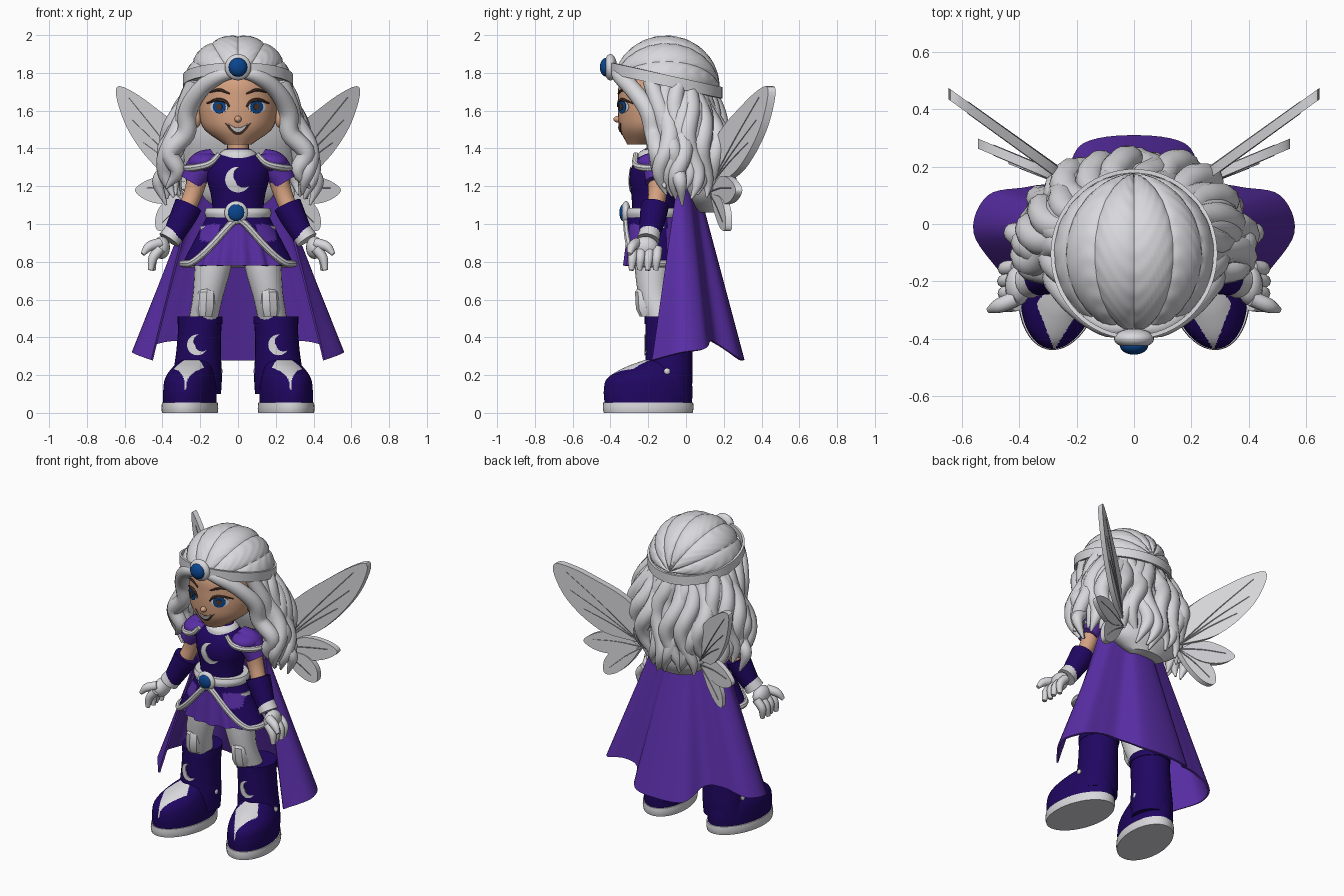
import bpy, bmesh, random
from math import sin, cos, pi, sqrt
from mathutils import Vector

random.seed(4)
cube = bpy.data.objects.get("Cube")
if cube:
    bpy.data.objects.remove(cube)


def material(name, r, g, b):
    m = bpy.data.materials.new(name)
    m.use_nodes = True
    m.diffuse_color = (r, g, b, 1)
    m.node_tree.nodes["Principled BSDF"].inputs["Base Color"].default_value = (r, g, b, 1)
    return m


silver = material("silver white", .69, .69, .72)
vein_grey = material("vein grey", .3, .3, .33)
indigo = material("dark indigo", .014, .002, .12)
purple = material("violet", .1, .027, .38)
skin = material("skin", .67, .36, .22)
blue = material("gem blue", .003, .06, .27)
brown = material("dark brown", .07, .035, .025)


def finish(name, bm, mat, thick=0):
    bmesh.ops.remove_doubles(bm, verts=bm.verts, dist=1e-5)
    bmesh.ops.recalc_face_normals(bm, faces=bm.faces)
    if thick:
        bmesh.ops.solidify(bm, geom=bm.faces[:], thickness=thick)
        bmesh.ops.recalc_face_normals(bm, faces=bm.faces)
    for f in bm.faces:
        f.smooth = True
    for e in bm.edges:
        e.smooth = e.calc_face_angle(0) < .65
    me = bpy.data.meshes.new(name)
    bm.to_mesh(me)
    bm.free()
    me.materials.append(mat)
    ob = bpy.data.objects.new(name, me)
    bpy.context.scene.collection.objects.link(ob)
    return ob


def sheet(name, f, nu, nv, mat, wrap=True, caps=False, thick=0):
    """Parametric surface f(u, v)."""
    bm = bmesh.new()
    w = nu if wrap else nu + 1
    rows = [[bm.verts.new(f(i / nu, j / nv)) for i in range(w)] for j in range(nv + 1)]
    for a, b in zip(rows, rows[1:]):
        for i in range(nu):
            k = (i + 1) % w
            bm.faces.new((a[i], a[k], b[k], b[i]))
    if caps:
        bm.faces.new(rows[0])
        bm.faces.new(rows[-1])
    return finish(name, bm, mat, thick)


def sample(pts, t):
    """Smooth curve through points of any dimension."""
    n = len(pts) - 1
    x = max(0, min(t * n, n - 1e-9))
    i, f = int(x), x - int(x)
    b, c = pts[i], pts[i + 1]
    a = pts[i - 1] if i else [2 * p - q for p, q in zip(b, c)]
    d = pts[i + 2] if i + 2 <= n else [2 * q - p for p, q in zip(b, c)]
    return [q + .5 * f * (r - p + f * (2 * p - 5 * q + 4 * r - s + f * (3 * (q - r) + s - p)))
            for p, q, r, s in zip(a, b, c, d)]


def loft(name, rings, mat, n=32, steps=24, shear=0):
    """Stack of ellipses given as z, centre x, centre y, radius x, radius y."""
    def f(u, v):
        z, cx, cy, rx, ry = sample(rings, v)
        y = cy - ry * cos(2 * pi * u)
        return cx + rx * sin(2 * pi * u) - shear * (y + .2), y, z
    return sheet(name, f, n, steps, mat, caps=True)


def tube(name, pts, radii, mat, n=10, steps=24, ref=(0, 1, 0)):
    def f(u, v):
        p = Vector(sample(pts, v))
        t = Vector(sample(pts, min(v + .01, 1))) - Vector(sample(pts, max(v - .01, 0)))
        side = t.cross(Vector(ref)).normalized()
        up = side.cross(t).normalized()
        r = max(.002, sample([(q,) for q in radii], v)[0])
        return p + side * r * cos(2 * pi * u) + up * r * sin(2 * pi * u)
    return sheet(name, f, n, steps, mat, caps=True)


def ball(name, c, r, mat, n=20):
    return sheet(name, lambda u, v: (c[0] + r[0] * sin(pi * v) * cos(2 * pi * u),
                                     c[1] + r[1] * sin(pi * v) * sin(2 * pi * u),
                                     c[2] + r[2] * cos(pi * v)), n, n // 2, mat)


def front(rings):
    """Front y of a loft whose rings are evenly spaced in z."""
    def f(x, z):
        _, cx, cy, rx, ry = sample(rings, (z - rings[0][0]) / (rings[-1][0] - rings[0][0]))
        return cy - ry * sqrt(max(0, 1 - ((x - cx) / rx) ** 2))
    return f


def decal(name, shape, surf, mat, off=.004, wrap=True):
    def f(u, v):
        x, z = shape(u, v)
        return x, surf(x, z) - off, z
    return sheet(name, f, 28, 5, mat, wrap, thick=.004)


def disc(cx, cz, rx, rz):
    return lambda u, v: (cx + rx * v * cos(2 * pi * u), cz + rz * v * sin(2 * pi * u))


def crescent(cx, cz, r):
    def f(u, v):
        a, k = 1.45 + 4.3 * u, r * (1 - .78 * v * sin(pi * u))
        return cx + k * cos(a), cz + k * sin(a)
    return f


def smile(w, z, h):
    return lambda u, v: (w * (2 * u - 1), z + .1 * (u - .5) ** 2 - h * v * sin(pi * u))


def mirror(s, pts):
    return [(s * x, y, z) for x, y, z in pts]


# Head and face
face = [(1.42, 0, -.23, .07, .08), (1.5, 0, -.165, .178, .185), (1.58, 0, -.155, .205, .205),
        (1.66, 0, -.15, .205, .21), (1.74, 0, -.14, .2, .215), (1.82, 0, -.12, .18, .2)]
loft("face", face, skin, 40)
fy = front(face)
ball("nose", (0, -.36, 1.555), (.019, .024, .018), skin)
loft("neck", [(1.34, 0, -.15, .06, .06), (1.47, 0, -.15, .055, .06)], skin, 20, 4)
decal("mouth", smile(.07, 1.51, .04), fy, brown, .003, False)
decal("teeth", smile(.052, 1.508, .022), fy, silver, .007, False)
for s in (-1, 1):
    side = "left" if s > 0 else "right"
    ball(side + "_ear", (s * .22, -.17, 1.56), (.025, .03, .05), skin)
    decal(side + "_eye_white", disc(s * .1, 1.62, .046, .033), fy, silver)
    decal(side + "_iris", disc(s * .1, 1.62, .034, .035), fy, blue, .008)
    decal(side + "_pupil", disc(s * .1, 1.62, .016, .018), fy, brown, .012)
    tube(side + "_lash", [(s * x, fy(x, z) - .006, z) for x, z in
                          ((.045, 1.622), (.07, 1.65), (.115, 1.657), (.165, 1.638))], [.004, .01, .004], brown, 6)
    tube(side + "_brow", [(s * x, fy(x, z) - .004, z) for x, z in
                          ((.045, 1.69), (.1, 1.71), (.155, 1.695))], [.004, .008, .003], brown, 6)


# Hair crown with combed ridges, cut along the headband plane
def crown(u, v):
    a, t = 2 * pi * u, pi * v
    k = .965 + .04 * abs(sin(6 * a)) ** .6 + .004 * sin(23 * t + 9 * sin(5 * a))
    x, y = .283 * k * sin(t) * cos(a), -.105 - .28 * k * cos(t)
    return x, y, max(1.73 + .27 * k * sin(t) * sin(a), 1.74 - .23 * (y + .105))


sheet("hair_crown", crown, 144, 70, silver)
loft("hair_mass", [(1.8, 0, -.03, .24, .18), (1.6, 0, -.02, .27, .14), (1.45, 0, .0, .29, .13),
                   (1.3, 0, .06, .29, .13), (1.15, 0, .09, .24, .12), (1.06, 0, .11, .12, .06)], silver)

# Wavy locks around the back and sides
for i in range(27):
    a = -1.78 + 3.56 * i / 26
    end = 1.03 + .1 * abs(sin(a)) + .06 * random.random()
    phase = random.random() * 3 + i * .7
    pts = []
    for k in range(10):
        t = k / 9
        out = .018 * cos(t * 9 + phase) - .02 * (i % 2)
        b = a + .1 * sin(t * 9 + phase)
        pts.append(((.225 + out + .155 * sin(2 * t)) * sin(b),
                    -.055 + (.175 + out + .11 * sin(2.2 * t) ** 2) * cos(b), 1.74 - (1.74 - end) * t))
    tube("hair_lock", pts, [.04, .05, .052, .052, .046, .036, .006], silver, 10, 36)
for s in (-1, 1):
    tube("front_lock", mirror(s, [(.005, -.365, 1.8), (.1, -.35, 1.785), (.2, -.28, 1.71), (.265, -.2, 1.6),
                                  (.275, -.17, 1.48), (.36, -.15, 1.38), (.32, -.14, 1.28), (.38, -.11, 1.19)]),
         [.025, .042, .045, .05, .05, .048, .04, .006], silver, 12, 40)
    tube("side_lock", mirror(s, [(.23, -.19, 1.76), (.275, -.14, 1.62), (.3, -.1, 1.5), (.38, -.07, 1.4),
                                 (.37, -.05, 1.3), (.42, -.03, 1.22), (.38, -.02, 1.1)]),
         [.04, .05, .05, .048, .042, .035, .006], silver, 12, 40)


# Headband and jewel
def band(u, v):
    y = -.105 - .283 * cos(2 * pi * u)
    return .277 * sin(2 * pi * u), y, 1.76 - .23 * (y + .105) + .06 * (v - .5)


sheet("headband", band, 64, 2, silver, thick=-.014)
ball("jewel_setting", (0, -.4, 1.83), (.07, .035, .07), silver, 28)
ball("jewel", (0, -.422, 1.83), (.05, .034, .05), blue, 24)

# Torso, collar, belt
torso = [(1.0, 0, -.17, .14, .12), (1.08, 0, -.17, .135, .115), (1.16, 0, -.17, .145, .12),
         (1.24, 0, -.17, .165, .13), (1.32, 0, -.165, .16, .115), (1.4, 0, -.155, .06, .06)]
loft("torso", torso, indigo)
loft("collar", [(1.35, 0, -.16, .105, .1), (1.375, 0, -.16, .097, .092), (1.395, 0, -.155, .07, .07)], silver, 28, 6)
decal("chest_moon", crescent(0, 1.235, .068), front(torso), silver, .006, False)
loft("belt", [(1.035, 0, -.17, .17, .145), (1.06, 0, -.17, .178, .15), (1.085, 0, -.17, .17, .14)], silver, 36, 6)
ball("buckle_setting", (-.01, -.318, 1.06), (.062, .025, .062), silver, 24)
ball("buckle_gem", (-.01, -.331, 1.06), (.045, .022, .045), blue, 20)


# Pleated skirt and dark overskirt with violet insets and pale trim
def skirt(u, v):
    a, k = 2 * pi * u, 1 + .06 * v * sin(32 * pi * u)
    return (.15 + .12 * v) * k * sin(a), -.17 - (.13 + .025 * v) * k * cos(a), 1.05 - .27 * v


def overskirt(u, v):
    a = 2 * pi * (u - .5)
    d = min(abs(a) / 1.1, 1)
    t = v * (.02 + .24 * d * d * (3 - 2 * d)) / .26
    return (.165 + .13 * t) * sin(a), -.17 - (.143 + .025 * t) * cos(a), 1.04 - .25 * t


sheet("skirt", skirt, 128, 10, purple, thick=.008)
over = sheet("overskirt", overskirt, 96, 16, indigo, thick=.008)
over.data.materials.append(purple)
for p in over.data.polygons:
    x, y, z = p.center
    if .1 < abs(x) < .2 and y < -.2 and .91 < z < 1.0 or y > -.1:
        p.material_index = 1
tube("overskirt_trim", [overskirt(i / 48, 1) for i in range(49)], [.019, .019], silver, 8, 96, (0, 0, 1))

# Cape
half = [(0, .31, .28), (.18, .28, .29), (.25, .16, .37), (.37, .13, .38), (.51, .1, .34), (.56, -.03, .32), (.46, -.18, .28)]
hem = mirror(-1, half[:0:-1]) + half


def cape(u, v):
    top = Vector((.2 * (2 * u - 1), .03 - .06 * (2 * u - 1) ** 2, 1.33))
    return top.lerp(Vector(sample(hem, u)), v)


sheet("cape", cape, 72, 24, purple, wrap=False, thick=.012)


# Wings: flat plates slanting backwards, with veins
def wing(name, s, outline, slope, thick, veins):
    place = lambda x, z, d: (s * x, .14 + slope * (x - .21) + d, z)
    closed = outline + outline[:1]
    bm = bmesh.new()
    plate = bm.faces.new([bm.verts.new(place(*sample(closed, i / 40), -thick / 2)) for i in range(40)])
    grown = bmesh.ops.extrude_face_region(bm, geom=[plate], use_keep_orig=True)["geom"]
    bmesh.ops.translate(bm, vec=(0, thick, 0), verts=[g for g in grown if isinstance(g, bmesh.types.BMVert)])
    finish(name, bm, silver)
    root = outline[0]
    for x, z in veins:
        for d in (-thick / 2, thick / 2):
            tube(name + "_vein", [place(*root, d), place((root[0] + x) / 2, (root[1] + z) / 2 + .01, d), place(x, z, d)],
                 [.004, .002], vein_grey, 5, 8, (0, 0, 1))


for s in (-1, 1):
    side = "left" if s > 0 else "right"
    wing(side + "_upper_wing", s, [(.22, 1.2), (.25, 1.42), (.32, 1.52), (.43, 1.61), (.54, 1.69), (.63, 1.73),
                                   (.645, 1.68), (.61, 1.56), (.56, 1.46), (.48, 1.35), (.38, 1.26)], .72, .04,
         [(.58, 1.67), (.56, 1.55), (.5, 1.43)])
    wing(side + "_middle_wing", s, [(.22, 1.17), (.34, 1.25), (.46, 1.24), (.545, 1.18), (.47, 1.12), (.35, 1.11)],
         .42, .035, [(.49, 1.19)])
    wing(side + "_lower_wing", s, [(.22, 1.16), (.36, 1.14), (.43, 1.06), (.43, .97), (.36, .98), (.28, 1.06)],
         .38, .035, [(.4, 1.01)])

    # Shoulder, arm, gauntlet
    tube(side + "_arm", mirror(s, [(.2, -.15, 1.3), (.235, -.15, 1.17), (.28, -.17, 1.06), (.34, -.19, .94)]),
         [.06, .05, .045, .04], skin, 16)
    tube(side + "_sleeve", mirror(s, [(.12, -.15, 1.36), (.19, -.15, 1.31), (.245, -.15, 1.22)]),
         [.045, .075, .065], purple, 18, 12)
    ball(side + "_shoulder_pad", (s * .175, -.155, 1.325), (.09, .105, .055), purple)
    tube(side + "_shoulder_trim", mirror(s, [(.1, -.265, 1.37), (.15, -.268, 1.32), (.22, -.235, 1.3),
                                             (.272, -.15, 1.295), (.22, -.06, 1.3), (.13, -.05, 1.34)]),
         [.014, .02, .014], silver, 8, 30, (0, 0, 1))
    tube(side + "_gauntlet", mirror(s, [(.262, -.165, 1.1), (.29, -.175, 1.04), (.345, -.195, .935)]),
         [.075, .07, .055], indigo, 18, 10)
    tube(side + "_cuff", mirror(s, [(.335, -.19, .96), (.365, -.2, .915)]), [.056, .06], silver, 18, 4)

    # Hand
    ball(side + "_palm", (s * .405, -.215, .875), (.045, .07, .06), silver)
    for k in range(4):
        y = -.15 - .043 * k
        tube(side + "_finger", mirror(s, [(.41, y, .87), (.45, y - .005, .82), (.45 + .012 * (k % 2), y - .01, .755)]),
             [.026, .025, .014], silver, 10, 10)
    tube(side + "_thumb", mirror(s, [(.41, -.26, .9), (.47, -.285, .88), (.505, -.3, .84)]),
         [.028, .026, .012], silver, 10, 10)

    # Leg and knee pad
    tube(side + "_leg", mirror(s, [(.11, -.17, .98), (.13, -.175, .8), (.16, -.17, .62), (.19, -.12, .46)]),
         [.09, .098, .08, .075], silver, 20)
    loft(side + "_knee_pad", [(.51, s * .172, -.2, .045, .045), (.55, s * .17, -.21, .055, .055),
                              (.64, s * .165, -.215, .052, .055), (.66, s * .162, -.21, .04, .045)], silver, 8, 3)

    # Boot
    shaft = [(.1, s * .22, -.09, .13, .12), (.2, s * .215, -.09, .13, .125), (.3, s * .21, -.09, .12, .125),
             (.4, s * .205, -.09, .115, .125), (.5, s * .2, -.09, .115, .125)]
    loft(side + "_boot_shaft", shaft, indigo)
    loft(side + "_boot_rim", [(.47, s * .2, -.09, .119, .129), (.51, s * .2, -.09, .119, .129)], indigo, 32, 2)
    decal(side + "_boot_moon", crescent(s * .215, .36, .055), front(shaft), silver, .006, False)
    foot = loft(side + "_boot_foot", [(.04, s * .255, -.2, .138, .23), (.12, s * .255, -.2, .138, .235),
                                      (.185, s * .255, -.195, .128, .22), (.24, s * .245, -.16, .105, .165),
                                      (.28, s * .23, -.12, .08, .1)], indigo, 160, 90, s * .12)
    foot.data.materials.append(silver)
    for p in foot.data.polygons:
        c = p.center
        axis = s * (.25 - .12 * (c.y + .2))
        if c.z > .12 and abs(c.x - axis) < .08 * (1 - abs(c.y + .28) / .16):
            p.material_index = 1
    loft(side + "_sole", [(0, s * .255, -.2, .145, .235), (.025, s * .255, -.2, .148, .24),
                          (.055, s * .255, -.2, .145, .238)], silver, 48, 4, s * .12)
    for k in (-1, 1):
        ball(side + "_ankle_stud", (s * .22 + k * .127, -.1, .22), (.012, .018, .018), silver, 10)
